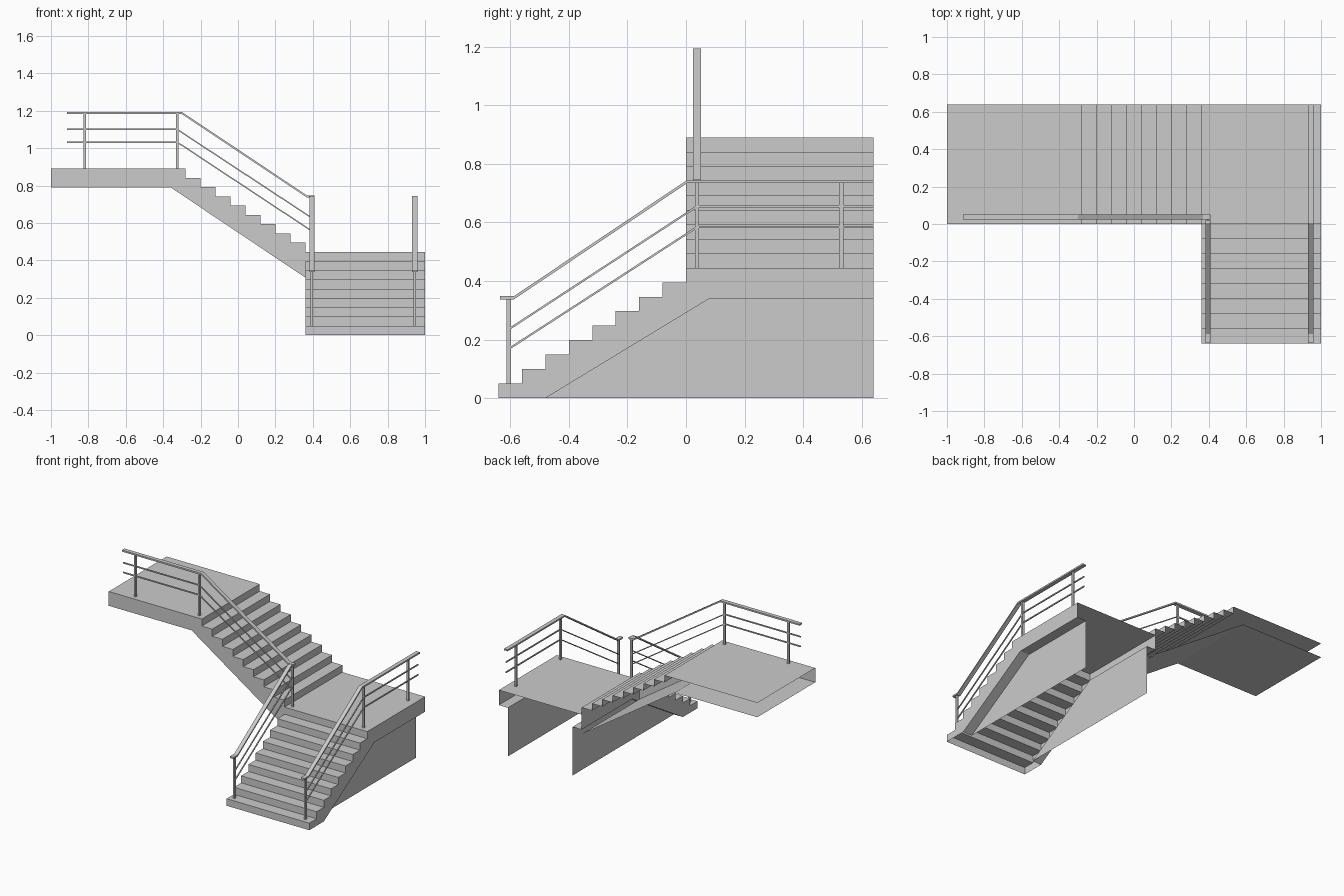
import bpy, bmesh

if "Cube" in bpy.data.objects:
    bpy.data.objects.remove(bpy.data.objects["Cube"])

RUN, RISE, N = 0.08, 0.445 / 9, 9


def make(name, polys):
    """Build an object from a list of polygons, welding shared corners."""
    bm = bmesh.new()
    for p in polys:
        bm.faces.new([bm.verts.new(c) for c in p])
    bmesh.ops.remove_doubles(bm, verts=bm.verts, dist=0.0002)
    bmesh.ops.recalc_face_normals(bm, faces=bm.faces)
    me = bpy.data.meshes.new(name)
    bm.to_mesh(me)
    bm.free()
    ob = bpy.data.objects.new(name, me)
    bpy.context.collection.objects.link(ob)
    return ob


def along_y(u, v, z):
    return (v, u, z)


def along_x(u, v, z):
    return (u, v, z)


def strip(path, v0, v1, axis):
    """Ribbon of quads following a path (u, z) between two widths."""
    return [[axis(a[0], v0, a[1]), axis(b[0], v0, b[1]),
             axis(b[0], v1, b[1]), axis(a[0], v1, a[1])]
            for a, b in zip(path, path[1:])]


def steps(u, z, direction, end, first_riser=True):
    """Stepped profile: nine risers, eight treads and a landing."""
    pts = [(u, z)]
    for i in range(N):
        z += RISE
        pts.append((u, z))
        u = u + direction * RUN if i < N - 1 else end
        pts.append((u, z))
    return pts


def rail(name, path, v, w, t, axis):
    """Rectangular bar following a path (u, z), centred on v."""
    h = t / 2
    rings = [[axis(u, v + s * w / 2, z + q * h)
              for s, q in ((-1, -1), (1, -1), (1, 1), (-1, 1))] for u, z in path]
    polys = [rings[0], rings[-1]]
    for a, b in zip(rings, rings[1:]):
        polys += [[a[i], a[(i + 1) % 4], b[(i + 1) % 4], b[i]] for i in range(4)]
    return make(name, polys)


def post(name, x, y, z0, z1):
    h = 0.007
    return rail(name, [(x - h, (z0 + z1) / 2), (x + h, (z0 + z1) / 2)],
                y, 2 * h, z1 - z0, along_x)


# Lower flight with middle landing: open at the back and underneath
low = steps(-0.64, 0.0, 1, 0.64)
low_under = [(-0.48, 0.0), (0.08, 0.34), (0.64, 0.34)]
polys = strip(low, 0.36, 1.0, along_y)
for x in (0.36, 1.0):
    polys.append([along_y(u, x, z) for u, z in low + low_under[::-1]])
polys += strip(low_under, 0.36, 0.43, along_y)
polys += strip(low_under, 0.93, 1.0, along_y)
make("lower_flight_and_landing", polys)

# Support walls below the lower flight
for side, x in (("left", 0.43), ("right", 0.93)):
    make("support_wall_" + side,
         [[along_y(u, x, z) for u, z in low_under + [(0.64, 0.0)]]])

# Upper flight with top landing: open at the back and the far end
up = steps(0.36, 0.445, -1, -1.0)
up_under = [(0.36, 0.308), (-0.36, 0.79), (-1.0, 0.79)]
polys = strip(up, 0.0, 0.64, along_x) + strip(up_under, 0.0, 0.64, along_x)
polys.append([along_x(u, 0.0, z) for u, z in up + up_under[::-1]])
make("upper_flight_and_landing", polys)

# Lower railings
LX, RX, UY = 0.395, 0.945, 0.038
for side, x, end in (("left", LX, 0.022), ("right", RX, 0.64)):
    rail("handrail_lower_" + side,
         [(-0.635, 0.343), (-0.587, 0.343), (0.005, 0.74), (end, 0.74)],
         x, 0.028, 0.011, along_y)
    for k, (za, zb) in enumerate(((0.235, 0.655), (0.168, 0.584))):
        path = [(-0.605, za), (0.038, zb)]
        if side == "right":
            path.append((0.64, zb))
        rail(f"midrail_lower_{side}_{k}", path, x, 0.007, 0.008, along_y)
    post("post_bottom_" + side, x, -0.605, RISE, 0.34)
    post("post_landing_" + side, x, UY, 0.445, 0.737)
post("post_landing_back", RX, 0.53, 0.445, 0.737)

# Upper railing
rail("handrail_upper", [(-0.915, 1.188), (-0.3, 1.188), (0.37, 0.741), (0.41, 0.741)],
     UY, 0.028, 0.011, along_x)
for k, (za, zb) in enumerate(((1.10, 0.63), (1.032, 0.56))):
    rail(f"midrail_upper_{k}", [(-0.915, za), (-0.325, za), (0.39, zb)],
         UY, 0.007, 0.008, along_x)
for k, x in enumerate((-0.82, -0.325)):
    post(f"post_upper_{k}", x, UY, 0.89, 1.185)
